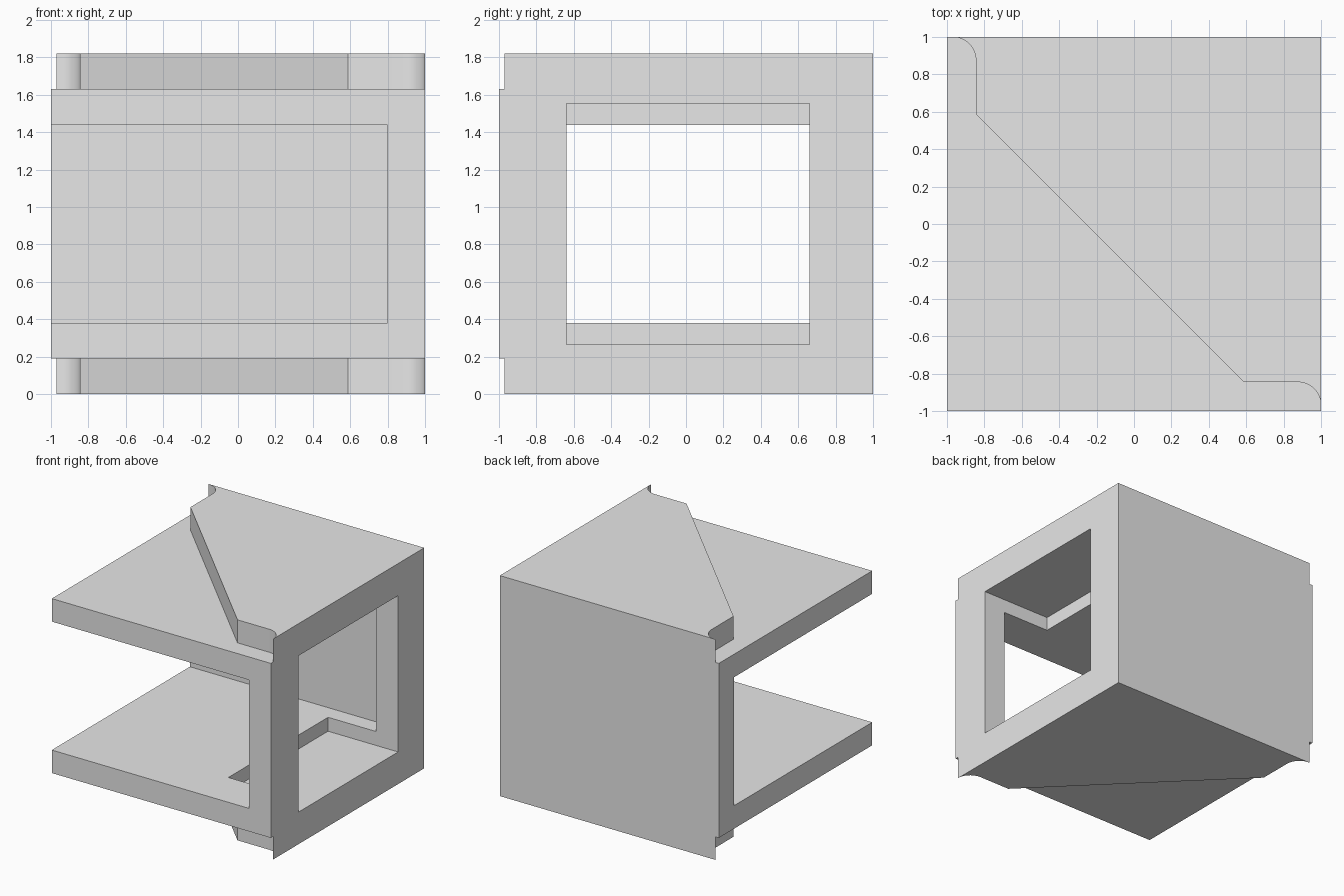
import bpy, bmesh, math

cube = bpy.data.objects.get("Cube")
if cube:
    bpy.data.objects.remove(cube, do_unlink=True)

HEIGHT = 1.82
WALL = 0.8        # inner face of the side and back walls
STEP = 0.19       # thickness of the raised top and bottom pads

grey = bpy.data.materials.new("light grey")
grey.use_nodes = True
colour = (0.8, 0.8, 0.8, 1)
grey.diffuse_color = colour
grey.node_tree.nodes["Principled BSDF"].inputs["Base Color"].default_value = colour


def prism(name, outline, low, high):
    """Extrude a flat xy outline between two heights."""
    bm = bmesh.new()
    face = bm.faces.new([bm.verts.new((x, y, low)) for x, y in outline])
    top = bmesh.ops.extrude_face_region(bm, geom=[face])["geom"]
    verts = [v for v in top if isinstance(v, bmesh.types.BMVert)]
    bmesh.ops.translate(bm, verts=verts, vec=(0, 0, high - low))
    bmesh.ops.recalc_face_normals(bm, faces=bm.faces)
    mesh = bpy.data.meshes.new(name)
    bm.to_mesh(mesh)
    bm.free()
    mesh.materials.append(grey)
    obj = bpy.data.objects.new(name, mesh)
    bpy.context.collection.objects.link(obj)
    return obj


def box(name, x, y, z):
    return prism(name, [(x[0], y[0]), (x[1], y[0]), (x[1], y[1]), (x[0], y[1])], *z)


def cut(target, cutter):
    mod = target.modifiers.new(cutter.name, 'BOOLEAN')
    mod.operation = 'DIFFERENCE'
    mod.solver = 'EXACT'
    mod.object = cutter
    bpy.context.view_layer.objects.active = target
    bpy.ops.object.modifier_apply(modifier=mod.name)
    bpy.data.objects.remove(cutter, do_unlink=True)


# Solid block
body = box("bracket_body", (-1, 1), (-1, 1), (0, HEIGHT))

# Diagonal step with a curved fillet at each end, symmetric about x = y
radius, inset, tip = 0.125, -0.845, -0.97
arc = [(tip + radius * math.sin(t), 1 - radius + radius * math.cos(t))
       for t in (math.pi / 2 * i / 12 for i in range(13))]
half = [(tip, 1.1)] + arc + [(inset, 0.587)]
outline = half + [(y, x) for x, y in reversed(half)] + [(1.1, -1.1), (-1.1, -1.1), (-1.1, 1.1)]
cut(body, prism("lower_step", outline, -0.1, STEP))
cut(body, prism("upper_step", outline, HEIGHT - STEP, HEIGHT + 0.1))

# Open cavity between the shelves, then the window that bites into them
cut(body, box("cavity", (-1.2, WALL), (-1.2, WALL), (0.38, 1.44)))
cut(body, box("window", (0.36, 1.2), (-0.64, 0.66), (0.265, 1.555)))

# Smooth fillets, sharp edges elsewhere
bpy.ops.object.select_all(action='DESELECT')
body.select_set(True)
bpy.context.view_layer.objects.active = body
bpy.ops.object.shade_smooth_by_angle(angle=math.radians(30))
